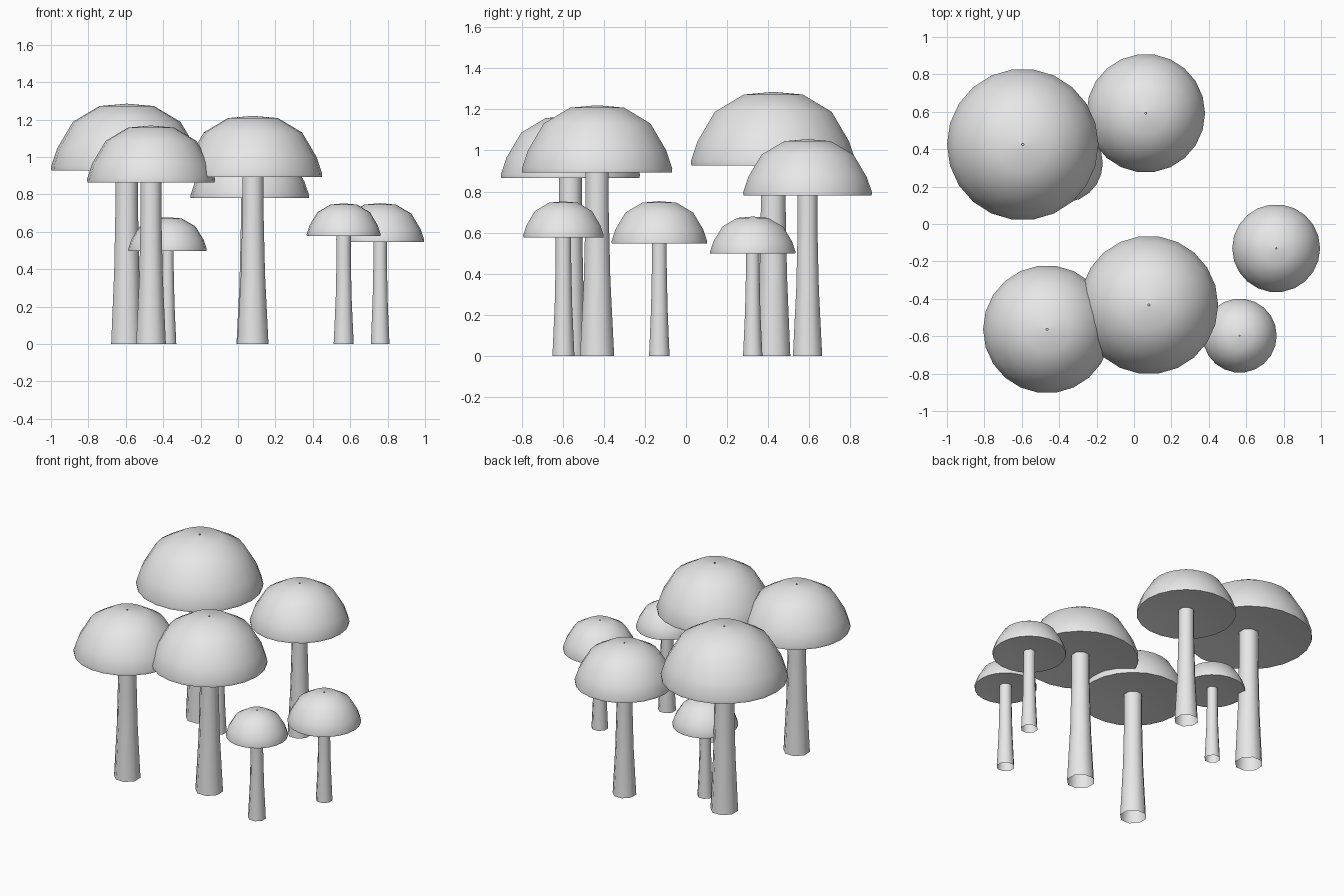
import bpy, bmesh, math

if "Cube" in bpy.data.objects:
    bpy.data.objects.remove(bpy.data.objects["Cube"], do_unlink=True)

grey = bpy.data.materials.new("pale grey")
grey.use_nodes = True
grey.diffuse_color = (0.8, 0.8, 0.8, 1)
grey.node_tree.nodes["Principled BSDF"].inputs["Base Color"].default_value = (0.8, 0.8, 0.8, 1)


def lathe(name, profile, sides, location, sharp_angle, turn=0.0):
    """Spin (radius, height) pairs, listed bottom to top, into an open shell."""
    bm = bmesh.new()
    rings = []
    for r, z in profile:
        angles = [turn + math.tau * i / sides for i in range(sides)]
        rings.append([bm.verts.new((r * math.cos(a), r * math.sin(a), z)) for a in angles])
    for low, high in zip(rings, rings[1:]):
        for i in range(sides):
            j = (i + 1) % sides
            bm.faces.new((low[i], low[j], high[j], high[i]))
    mesh = bpy.data.meshes.new(name)
    bm.to_mesh(mesh)
    bm.free()
    mesh.materials.append(grey)
    obj = bpy.data.objects.new(name, mesh)
    obj.location = location
    bpy.context.collection.objects.link(obj)
    bpy.ops.object.select_all(action="DESELECT")
    obj.select_set(True)
    bpy.context.view_layer.objects.active = obj
    bpy.ops.object.shade_smooth_by_angle(angle=math.radians(sharp_angle))
    return obj


# Cap outline as fractions of radius and height, from underside to crown
DOME = [(0.995, 0.0), (1.0, 0.06), (0.92, 0.33), (0.71, 0.73), (0.36, 0.965), (0.015, 1.0)]


def mushroom(name, x, y, cap_r, rim_z, top_z, foot_r, neck_r):
    height = top_z - rim_z
    hollow = 0.08 * height
    underside = [(0.01 * cap_r, hollow), (0.5 * cap_r, hollow)]
    dome = [(r * cap_r, z * height) for r, z in DOME]
    lathe(name + "_cap", underside + dome, 22, (x, y, rim_z), 50)

    # Hollow stem, flared towards the foot
    stem = [(foot_r, 0), (neck_r + 0.3 * (foot_r - neck_r), 0.42 * rim_z),
            (neck_r, 0.8 * rim_z), (neck_r, rim_z + 0.25 * height)]
    lathe(name + "_stem", stem, 8, (x, y, 0), 60, math.pi / 8)


# name, x, y, cap radius, rim height, top height, foot radius, neck radius
mushroom("tallest_mushroom", -0.595, 0.425, 0.405, 0.927, 1.285, 0.09, 0.065)
mushroom("back_mushroom", 0.063, 0.592, 0.317, 0.78, 1.055, 0.077, 0.052)
mushroom("front_right_mushroom", -0.465, -0.563, 0.342, 0.865, 1.168, 0.086, 0.06)
mushroom("front_middle_mushroom", 0.08, -0.433, 0.37, 0.892, 1.22, 0.09, 0.061)
mushroom("front_small_mushroom", 0.565, -0.597, 0.198, 0.577, 0.752, 0.058, 0.041)
mushroom("left_small_mushroom", 0.76, -0.13, 0.235, 0.547, 0.753, 0.054, 0.039)
mushroom("hidden_small_mushroom", -0.377, 0.325, 0.21, 0.498, 0.678, 0.051, 0.036)
